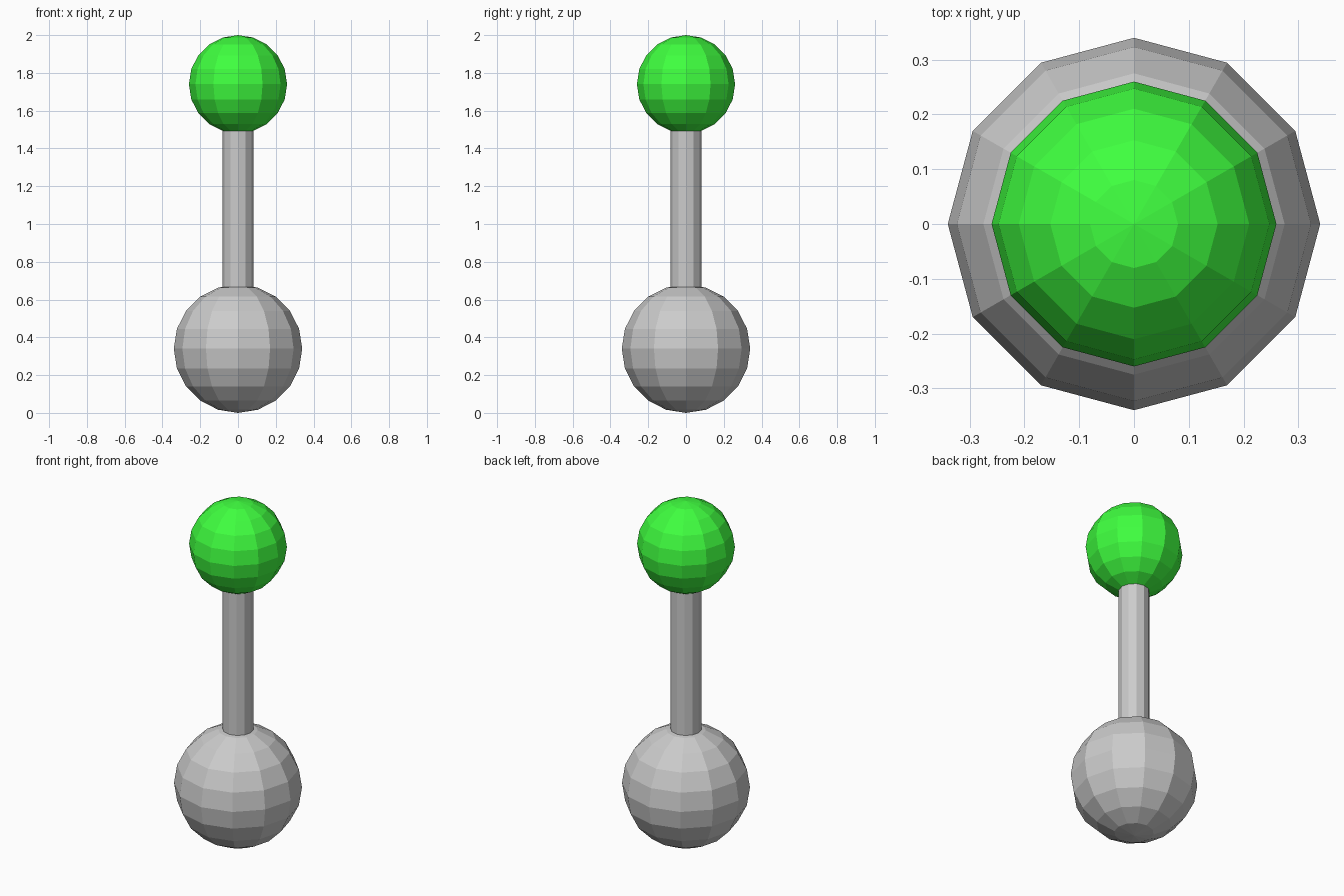
import bpy
import bmesh
from mathutils import Matrix

if "Cube" in bpy.data.objects:
    bpy.data.objects.remove(bpy.data.objects["Cube"])


def add_part(name, z, build, material=None):
    """Make a flat-shaded object centred on the z axis at height z."""
    bm = bmesh.new()
    build(bm)
    mesh = bpy.data.meshes.new(name)
    bm.to_mesh(mesh)
    bm.free()
    obj = bpy.data.objects.new(name, mesh)
    obj.location.z = z
    bpy.context.collection.objects.link(obj)
    if material:
        mesh.materials.append(material)
    return obj


def ball(radius):
    return lambda bm: bmesh.ops.create_uvsphere(
        bm, u_segments=12, v_segments=10, radius=radius)


def rod(radius, length):
    return lambda bm: bmesh.ops.create_cone(
        bm, cap_ends=True, segments=12, radius1=radius, radius2=radius,
        depth=length, matrix=Matrix.Identity(4))


green = bpy.data.materials.new("green")
green.diffuse_color = (0.05, 1.0, 0.05, 1.0)
green.use_nodes = True
green.node_tree.nodes["Principled BSDF"].inputs["Base Color"].default_value = green.diffuse_color

# Large grey ball at the bottom
add_part("base_ball", 0.34, ball(0.34))

# Shaft, its ends sunk slightly into both balls
shaft_bottom, shaft_top = 0.64, 1.52
add_part("shaft", (shaft_bottom + shaft_top) / 2,
         rod(0.082, shaft_top - shaft_bottom))

# Smaller green ball on top
add_part("top_ball", 1.74, ball(0.26), green)
